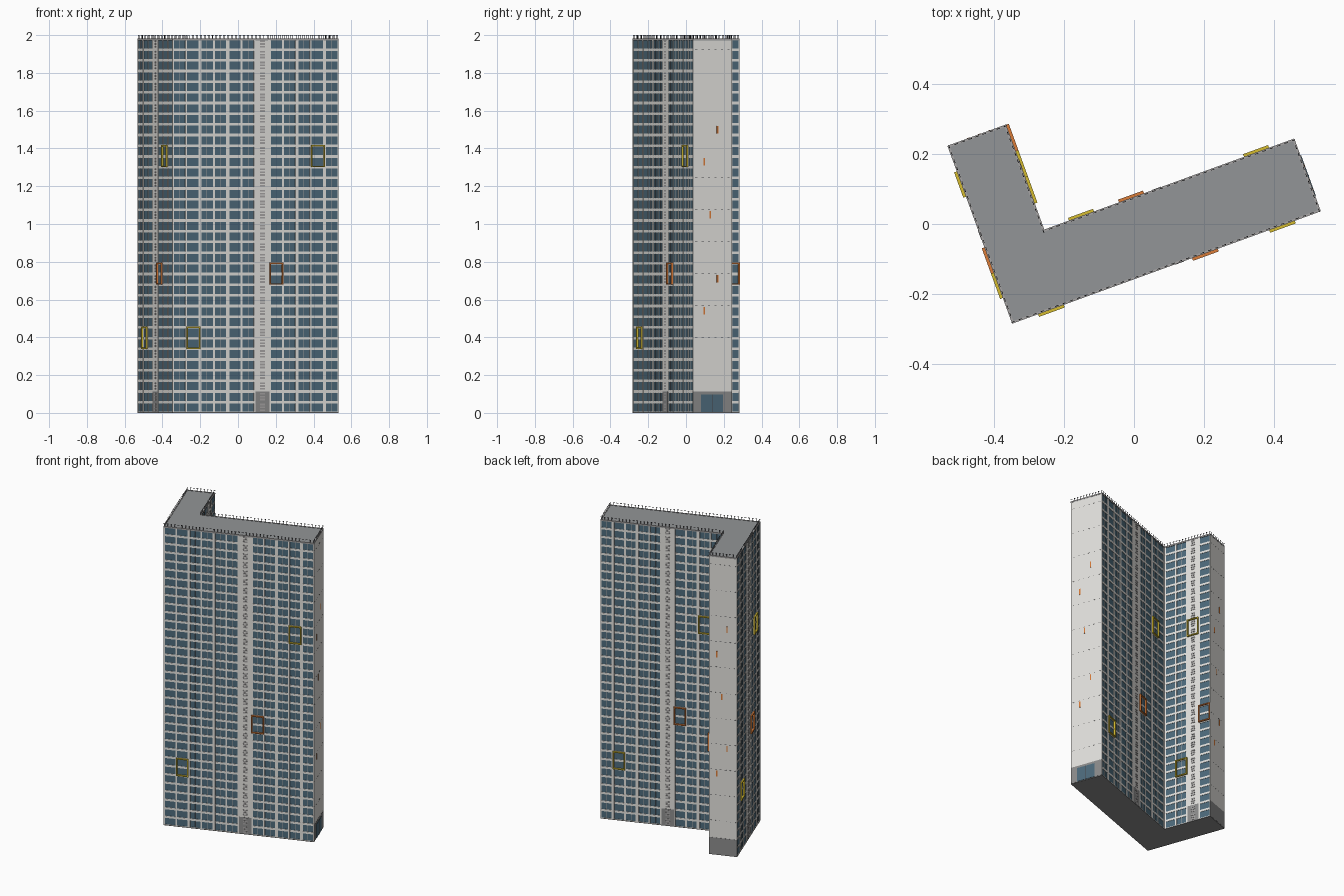
import bpy, bmesh, math
from mathutils import Matrix, Vector

if "Cube" in bpy.data.objects:
    bpy.data.objects.remove(bpy.data.objects["Cube"])

FLOORS, H = 35, 1.98
F = H / FLOORS
L, W, S, T = 0.935, 0.219, 0.538, 0.176   # long wing length/depth, short wing length/depth
PLACE = Matrix.Translation((-0.347, -0.283, 0)) @ Matrix.Rotation(math.radians(20), 4, 'Z')


def mat(name, *c):
    m = bpy.data.materials.new(name)
    m.diffuse_color = (*c, 1)
    m.use_nodes = True
    m.node_tree.nodes["Principled BSDF"].inputs["Base Color"].default_value = m.diffuse_color
    return m


WALL = mat("light concrete", 0.77, 0.76, 0.73)
GLASS = mat("blue glass", 0.075, 0.145, 0.20)
ROOF = mat("roof grey", 0.29, 0.30, 0.31)
BASE = mat("base grey", 0.26, 0.26, 0.26)
DARK = mat("dark metal", 0.06, 0.06, 0.065)
LOUVRE = mat("louvre grey", 0.38, 0.37, 0.37)
YELLOW = mat("yellow", 0.66, 0.50, 0.03)
ORANGE = mat("orange", 0.70, 0.20, 0.04)

parts = {}


def part(name, material):
    if name not in parts:
        parts[name] = (bmesh.new(), material)
    return parts[name][0]


def box(name, material, m, s, o, z):
    """Box given as (from, to) ranges: along the wall, outward, up."""
    size = (s[1] - s[0], o[1] - o[0], z[1] - z[0])
    mid = ((s[0] + s[1]) / 2, (o[0] + o[1]) / 2, (z[0] + z[1]) / 2)
    bmesh.ops.create_cube(part(name, material), size=1.0,
                          matrix=m @ Matrix.Translation(mid) @ Matrix.Diagonal((*size, 1)))


def outline(d=0.0):
    return [(d, d), (L - d, d), (L - d, W - d), (T - d, W - d), (T - d, S - d), (d, S - d)]


def prism(name, material, d, z0, z1):
    bm = part(name, material)
    lo = [bm.verts.new((x, y, z0)) for x, y in outline(d)]
    hi = [bm.verts.new((x, y, z1)) for x, y in outline(d)]
    bm.faces.new(lo[::-1])
    bm.faces.new(hi)
    for i in range(6):
        j = (i + 1) % 6
        bm.faces.new((lo[i], lo[j], hi[j], hi[i]))


def wall(i, d=0.0):
    """Frame of one wall: x along it, y outward, z up; and its length."""
    pts = outline(d)
    a, b = Vector((*pts[i], 0)), Vector((*pts[(i + 1) % 6], 0))
    t = (b - a).normalized()
    n = Vector((t.y, -t.x, 0))
    m = Matrix(((t.x, n.x, 0, a.x), (t.y, n.y, 0, a.y), (0, 0, 1, 0), (0, 0, 0, 1)))
    return m, (b - a).length


# Main masses
prism("glass_body", GLASS, 0.003, 0.003, 1.973)
prism("roof_slab", ROOF, 0.0, 1.972, H)
prism("ground_slab", BASE, 0.0, 0.0, 0.004)


def facade(i, bays, core, frames):
    m, length = wall(i)
    bay = length / bays
    # Floor bands
    for k in range(FLOORS + 1):
        box("floor_bands", WALL, m, (0.001, length - 0.001), (-0.004, -0.0008),
            (max(0.004, k * F - 0.007), min(1.973, k * F + 0.007)))
    # Piers, every second one wider, and thin mullions
    for b in range(bays + 1):
        s = b * bay
        gap = core - b if b <= core else b - core - 1
        w = 0.009 if gap % 2 == 0 else 0.005
        box("piers", WALL, m, (max(0, s - w), min(length, s + w)), (-0.004, 0), (0.004, 1.973))
        if b < bays and b != core:
            box("mullions", LOUVRE, m, (s + bay * 0.5 - 0.001, s + bay * 0.5 + 0.001),
                (-0.004, -0.002), (0.004, 1.973))
    # Solid service bay with a louvre strip
    c0 = core * bay
    box("service_bay", WALL, m, (c0, c0 + bay), (-0.004, -0.0004), (2 * F, 1.973))
    box("service_base", BASE, m, (c0, c0 + bay), (-0.004, 0.0005), (0.004, 2 * F))
    for k in range(FLOORS):
        for j in range(3):
            z = k * F + 0.010 + j * 0.015
            box("louvres", LOUVRE, m, (c0 + bay * 0.32, c0 + bay * 0.68), (-0.002, 0.002), (z, z + 0.009))
    # Coloured two-storey frames
    for b, floor, colour in frames:
        s0, s1, z0, z1, w = b * bay, (b + 1) * bay, floor * F, (floor + 2) * F + 0.004, 0.007
        name = colour.name + "_frames"
        for s in ((s0, s0 + w), (s1 - w, s1)):
            box(name, colour, m, s, (-0.002, 0.009), (z0, z1))
        for z in ((z0, z0 + w), (z1 - w, z1)):
            box(name, colour, m, (s0 + w, s1 - w), (-0.002, 0.009), z)


facade(0, 12, 6, [(1, 6, YELLOW), (7, 12, ORANGE), (10, 23, YELLOW)])
facade(2, 10, 5, [(1, 6, YELLOW), (6, 12, ORANGE), (8, 23, YELLOW)])
facade(3, 4, 2, [(1, 6, YELLOW), (3, 12, ORANGE), (2, 23, YELLOW)])
facade(5, 7, 3, [(1, 6, YELLOW), (4, 12, ORANGE), (5, 23, YELLOW)])


def end_wall(i, marks):
    m, length = wall(i)
    box("end_walls", WALL, m, (0, length), (-0.004, 0), (2 * F, 1.973))
    box("end_bases", BASE, m, (0, length), (-0.004, 0.001), (0.004, 2 * F))
    # Dashed panel joints every three floors
    for k in range(4, FLOORS, 3):
        for j in range(6):
            s = length * (j + 0.5) / 6
            box("panel_joints", DARK, m, (s - 0.006, s + 0.006), (-0.001, 0.0004), (k * F, k * F + 0.002))
    # Small coloured slots
    for s, z in marks:
        box("end_wall_slots", ORANGE, m, (s - 0.004, s + 0.004), (-0.001, 0.002), (z - 0.02, z + 0.02))


end_wall(1, [(0.138, 1.5), (0.064, 1.33), (0.096, 1.05), (0.138, 0.71), (0.064, 0.54)])
end_wall(4, [(0.113, 1.5), (0.05, 1.33), (0.08, 1.05), (0.113, 0.71), (0.05, 0.54)])

# Entrance on the end of the long wing
m, _ = wall(1)
box("entrance_glass", GLASS, m, (0.045, 0.168), (-0.001, 0.003), (0.004, 0.098))
box("entrance_mullion", DARK, m, (0.1055, 0.1075), (-0.001, 0.004), (0.004, 0.098))

# Roof edge strip and dashed railing
for i in range(6):
    m, length = wall(i)
    box("roof_edge", LOUVRE, m, (0, length), (-0.005, 0.001), (1.974, 1.982))
    m, length = wall(i, 0.003)
    n = round(length / 0.022)
    for k in range(n):
        s = length * k / n
        box("railing_posts", DARK, m, (s - 0.001, s + 0.001), (-0.001, 0.001), (H, 1.998))
        box("railing_rail", DARK, m, (s - 0.005, s + 0.005), (-0.001, 0.001), (1.997, 2.0))

for name, (bm, material) in parts.items():
    bm.transform(PLACE)
    me = bpy.data.meshes.new(name)
    bm.to_mesh(me)
    bm.free()
    me.materials.append(material)
    bpy.context.collection.objects.link(bpy.data.objects.new(name, me))
